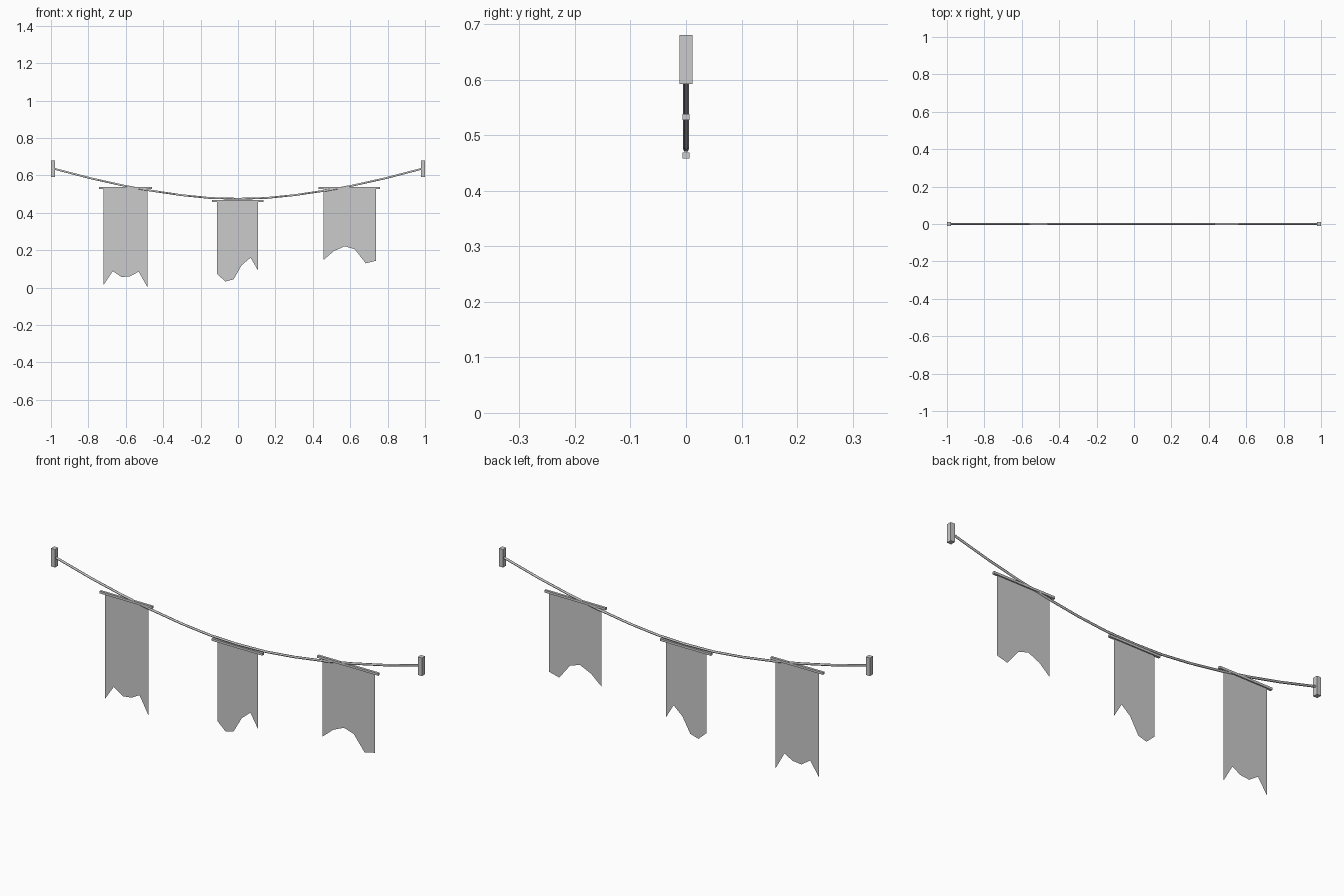
import bpy, bmesh

if "Cube" in bpy.data.objects:
    bpy.data.objects.remove(bpy.data.objects["Cube"])


def box(name, x0, x1, depth, z0, z1):
    bpy.ops.mesh.primitive_cube_add(size=1, location=((x0 + x1) / 2, 0, (z0 + z1) / 2))
    ob = bpy.context.object
    ob.name = name
    ob.scale = (x1 - x0, depth, z1 - z0)
    bpy.ops.object.transform_apply(location=False, rotation=False, scale=True)
    return ob


def banner(name, top, bottom):
    # cloth sheet: straight top, ragged lower edge, split into strips
    me = bpy.data.meshes.new(name)
    bm = bmesh.new()
    rows = [(bm.verts.new((x, 0, top)), bm.verts.new((x, 0, z))) for x, z in bottom]
    for (a, b), (c, d) in zip(rows, rows[1:]):
        bm.faces.new((a, b, d, c))
    bm.to_mesh(me)
    bm.free()
    bpy.context.collection.objects.link(bpy.data.objects.new(name, me))


# wall brackets
box("left_bracket", -1.0, -0.978, 0.024, 0.592, 0.68)
box("right_bracket", 0.978, 1.0, 0.024, 0.592, 0.68)

# sagging rope
half = [(0.15, 0.479), (0.3, 0.494), (0.47, 0.519), (0.62, 0.547), (0.79, 0.585), (0.985, 0.636)]
points = [(-x, z) for x, z in reversed(half)] + [(0, 0.475)] + half
curve = bpy.data.curves.new("rope", 'CURVE')
curve.dimensions = '3D'
curve.bevel_depth = 0.0055
curve.bevel_resolution = 1
curve.use_fill_caps = True
spline = curve.splines.new('POLY')
spline.points.add(len(points) - 1)
for p, (x, z) in zip(spline.points, points):
    p.co = (x, 0, z, 1)
bpy.context.collection.objects.link(bpy.data.objects.new("rope", curve))

# hanging rods
box("left_rod", -0.742, -0.459, 0.012, 0.527, 0.538)
box("middle_rod", -0.138, 0.135, 0.012, 0.458, 0.469)
box("right_rod", 0.431, 0.760, 0.012, 0.527, 0.538)

# torn banners
banner("left_banner", 0.535, [(-0.718, 0.016), (-0.67, 0.088), (-0.622, 0.056),
                              (-0.575, 0.061), (-0.531, 0.085), (-0.483, 0.0)])
banner("middle_banner", 0.466, [(-0.111, 0.072), (-0.067, 0.032), (-0.023, 0.045),
                                (0.02, 0.12), (0.067, 0.16), (0.108, 0.09)])
banner("right_banner", 0.535, [(0.456, 0.147), (0.512, 0.195), (0.571, 0.221),
                               (0.624, 0.205), (0.683, 0.13), (0.739, 0.144)])
